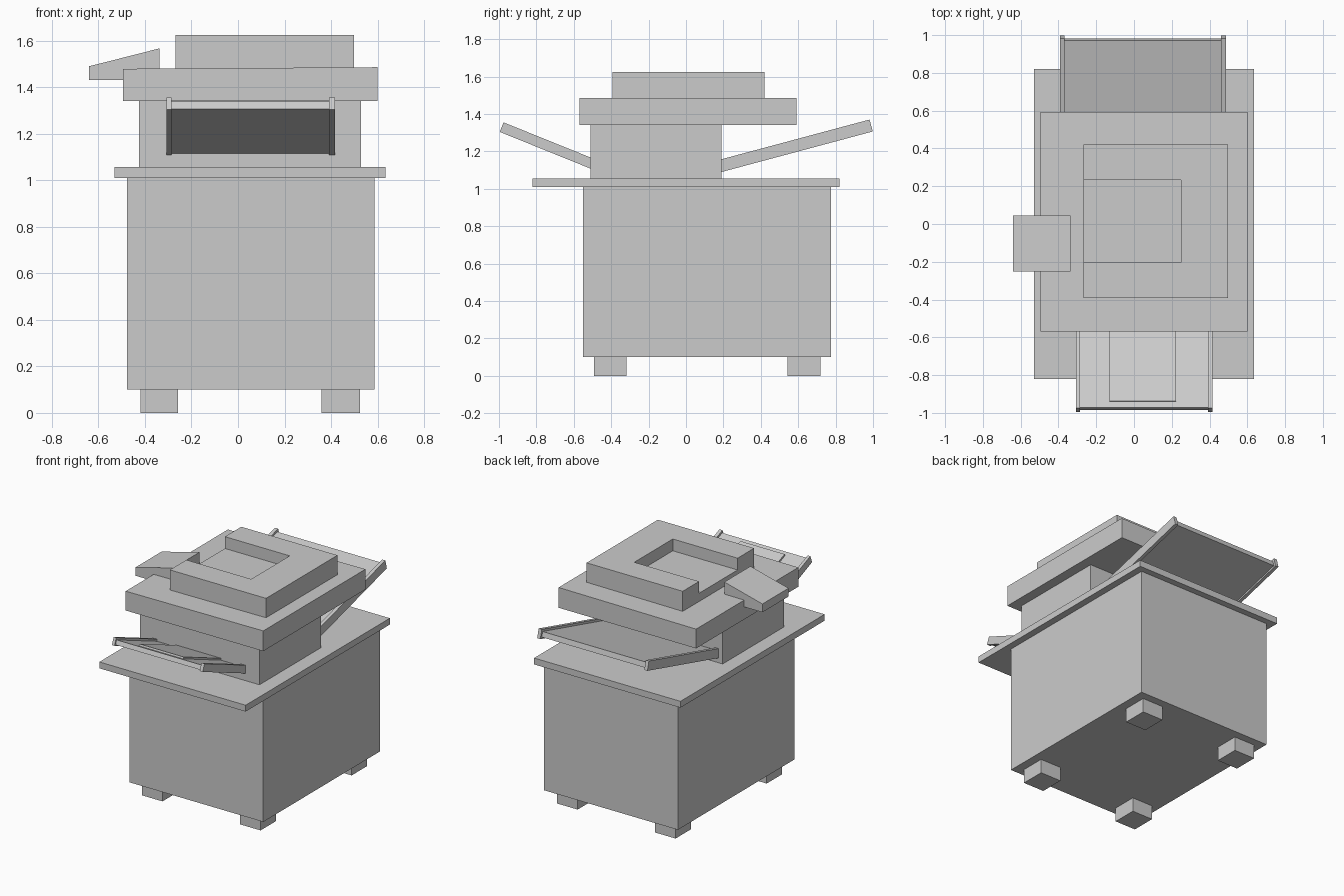
import bpy
import math
from mathutils import Vector

if "Cube" in bpy.data.objects:
    bpy.data.objects.remove(bpy.data.objects["Cube"])


def prism(name, pts, axis, lo, hi):
    """Extrude a 2D outline along an axis ('x': pts are y,z; 'y': x,z; 'z': x,y)."""
    def place(p, t):
        a, b = p
        return {'x': (t, a, b), 'y': (a, t, b), 'z': (a, b, t)}[axis]
    n = len(pts)
    verts = [place(p, lo) for p in pts] + [place(p, hi) for p in pts]
    faces = [list(range(n))[::-1], list(range(n, 2 * n))]
    faces += [[i, (i + 1) % n, n + (i + 1) % n, n + i] for i in range(n)]
    area = sum(pts[i][0] * pts[(i + 1) % n][1] - pts[(i + 1) % n][0] * pts[i][1]
               for i in range(n))
    # keep normals pointing outwards whatever the outline direction
    if (area < 0) != (axis == 'y'):
        faces = [f[::-1] for f in faces]
    mesh = bpy.data.meshes.new(name)
    mesh.from_pydata(verts, [], faces)
    obj = bpy.data.objects.new(name, mesh)
    bpy.context.collection.objects.link(obj)
    return obj


def box(name, x, y, z):
    return prism(name, [(x[0], y[0]), (x[1], y[0]), (x[1], y[1]), (x[0], y[1])],
                 'z', z[0], z[1])


def slab(name, root, side, angle, length, lo, hi, x):
    """Tilted slab rising away from the neck; lo/hi are offsets above the tray underside."""
    u = Vector((side * math.cos(angle), math.sin(angle)))
    n = Vector((-side * math.sin(angle), math.cos(angle)))
    root = Vector(root)

    def inner(off):  # where the slab line meets the vertical neck face
        return root + Vector((0, off / math.cos(angle)))
    pts = [inner(lo), root + u * length + n * lo, root + u * length + n * hi, inner(hi)]
    return prism(name, [tuple(p) for p in pts], 'x', x[0], x[1])


# Cabinet with feet and worktop
box("cabinet", (-0.478, 0.586), (-0.55, 0.775), (0.10, 1.01))
box("worktop", (-0.53, 0.635), (-0.82, 0.82), (1.01, 1.056))
for xn, x in (("left", (-0.42, -0.257)), ("right", (0.36, 0.524))):
    for yn, y in (("front", (-0.492, -0.318)), ("back", (0.544, 0.718))):
        box(f"foot_{yn}_{xn}", x, y, (0, 0.10))

# Printer neck and scanner body (top slopes very slightly)
box("neck", (-0.425, 0.528), (-0.51, 0.19), (1.056, 1.34))
prism("scanner_body", [(-0.495, 1.34), (0.60, 1.34), (0.60, 1.486), (-0.495, 1.479)],
      'y', -0.57, 0.592)

# Document feeder: C-shaped rim open to the left, with a sunken floor
prism("feeder_rim", [(-0.268, -0.392), (0.498, -0.392), (0.498, 0.42), (-0.268, 0.42),
                     (-0.268, 0.234), (0.248, 0.234), (0.248, -0.204), (-0.268, -0.204)],
      'z', 1.48, 1.625)
box("feeder_floor", (-0.268, 0.248), (-0.204, 0.234), (1.48, 1.54))

# Control panel wedge on the left
prism("control_panel", [(-0.64, 1.43), (-0.337, 1.43), (-0.337, 1.567), (-0.64, 1.49)],
      'y', -0.252, 0.045)

# Front output tray with side rails and a raised centre sheet
front = ((-0.51, 1.108), -1, math.radians(22))
for n, x in (("left", (-0.307, -0.286)), ("right", (0.392, 0.416))):
    slab(f"front_tray_rail_{n}", *front, 0.524, 0, 0.055, x)
slab("front_tray_plate", *front, 0.514, 0.007, 0.040, (-0.286, 0.392))
slab("front_tray_sheet", *front, 0.481, 0.040, 0.053, (-0.13, 0.222))

# Back paper tray with side rails
back = ((0.19, 1.09), 1, math.radians(15))
for n, x in (("left", (-0.392, -0.367)), ("right", (0.461, 0.486))):
    slab(f"back_tray_rail_{n}", *back, 0.837, 0, 0.066, x)
slab("back_tray_plate", *back, 0.823, 0.012, 0.050, (-0.367, 0.461))
